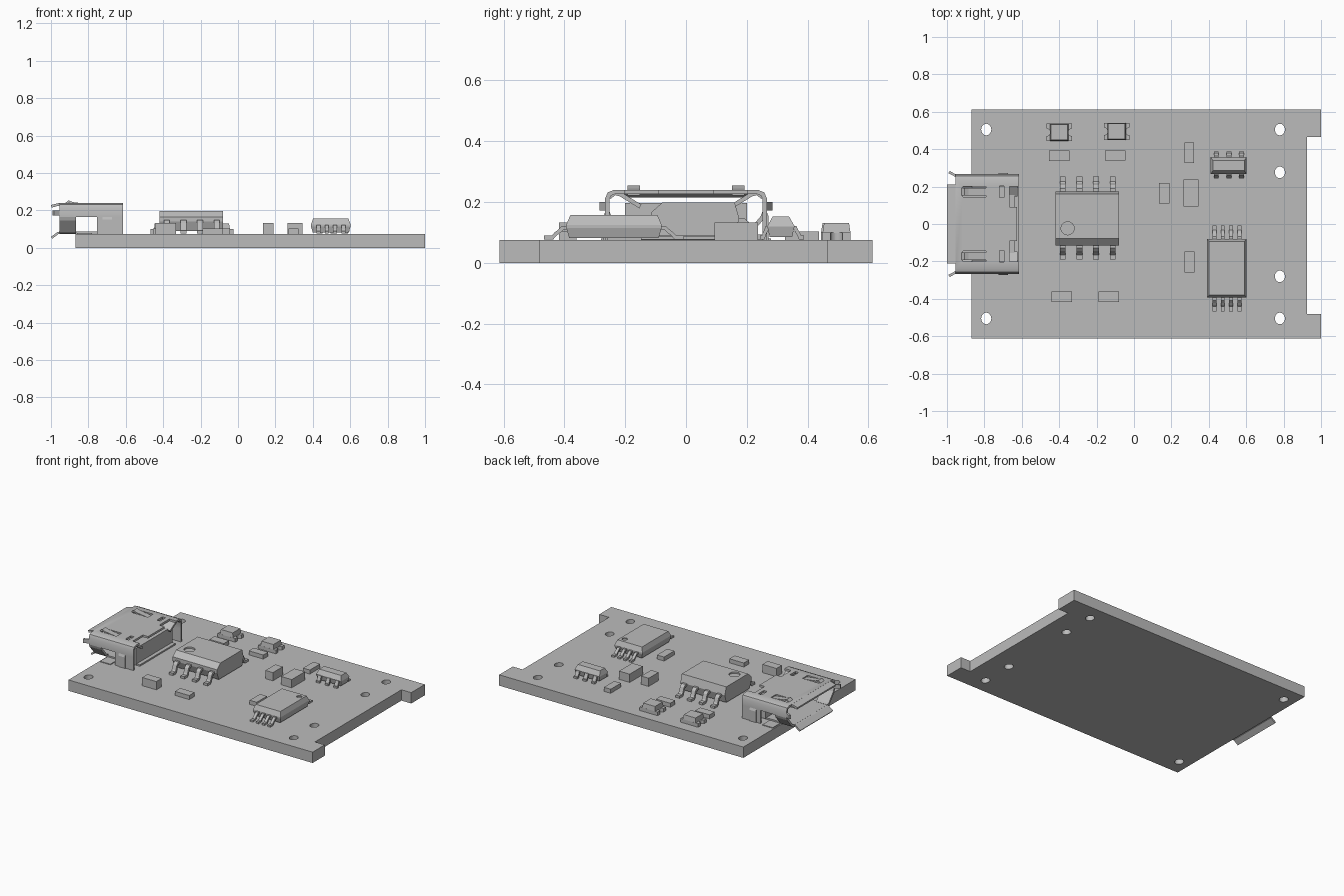
import bpy, bmesh, math
from mathutils import Vector

if "Cube" in bpy.data.objects:
    bpy.data.objects.remove(bpy.data.objects["Cube"])

grey = bpy.data.materials.new("plain grey")
grey.use_nodes = True
COLOUR = (0.5, 0.5, 0.5, 1)
grey.diffuse_color = COLOUR
grey.node_tree.nodes["Principled BSDF"].inputs["Base Color"].default_value = COLOUR
BOARD_TOP = 0.075


def finish(name, bm):
    bmesh.ops.recalc_face_normals(bm, faces=bm.faces)
    mesh = bpy.data.meshes.new(name)
    bm.to_mesh(mesh)
    bm.free()
    mesh.materials.append(grey)
    ob = bpy.data.objects.new(name, mesh)
    bpy.context.collection.objects.link(ob)
    return ob


def prism(name, outline, axis, a, b):
    """Extrude a 2D outline along an axis from a to b."""
    place = {"x": lambda p, t: (t, p[0], p[1]),
             "y": lambda p, t: (p[0], t, p[1]),
             "z": lambda p, t: (p[0], p[1], t)}[axis]
    bm = bmesh.new()
    face = bm.faces.new([bm.verts.new(place(p, a)) for p in outline])
    new = bmesh.ops.extrude_face_region(bm, geom=[face])["geom"]
    shift = Vector(place((0, 0), b - a))
    bmesh.ops.translate(bm, vec=shift, verts=[v for v in new if isinstance(v, bmesh.types.BMVert)])
    return finish(name, bm)


def box(name, x0, x1, y0, y1, z0, z1):
    return prism(name, [(x0, y0), (x1, y0), (x1, y1), (x0, y1)], "z", z0, z1)


def ribbon(name, path, thick, axis, a, b):
    """Bent sheet strip: offset a 2D path to both sides and extrude it."""
    pts = [Vector(p) for p in path]
    left, right = [], []
    for i, p in enumerate(pts):
        d0 = (p - pts[i - 1]).normalized() if i else (pts[1] - p).normalized()
        d1 = (pts[i + 1] - p).normalized() if i < len(pts) - 1 else d0
        n0, n1 = Vector((-d0.y, d0.x)), Vector((-d1.y, d1.x))
        n = (n0 + n1).normalized()
        n *= thick / 2 / max(n.dot(n0), 0.4)
        left.append(p + n)
        right.append(p - n)
    return prism(name, left + right[::-1], axis, a, b)


def disc(name, x, y, r, z0, z1, stretch=1.0, sides=24):
    ring = [(x + r * math.cos(k * math.tau / sides), y + r * stretch * math.sin(k * math.tau / sides))
            for k in range(sides)]
    return prism(name, ring, "z", z0, z1)


def cut(ob, cutters):
    """Subtract the cutters, then remove them."""
    bpy.context.view_layer.objects.active = ob
    for c in cutters:
        mod = ob.modifiers.new("cut", "BOOLEAN")
        mod.operation, mod.object = "DIFFERENCE", c
        bpy.ops.object.modifier_apply(modifier=mod.name)
        bpy.data.objects.remove(c)


def smooth(ob):
    bpy.ops.object.select_all(action="DESELECT")
    ob.select_set(True)
    bpy.context.view_layer.objects.active = ob
    bpy.ops.object.shade_smooth_by_angle(angle=math.radians(35))


def tapered(name, x0, x1, y0, y1, z, insets):
    """Moulded body with one rectangle per height, each set in by (dx, dy)."""
    bm = bmesh.new()
    rings = [[bm.verts.new(p) for p in ((x0 + dx, y0 + dy, h), (x1 - dx, y0 + dy, h),
                                        (x1 - dx, y1 - dy, h), (x0 + dx, y1 - dy, h))]
             for h, (dx, dy) in zip(z, insets)]
    for lo, hi in zip(rings, rings[1:]):
        for k in range(4):
            bm.faces.new((lo[k], lo[k - 1], hi[k - 1], hi[k]))
    bm.faces.new(rings[0])
    bm.faces.new(rings[-1])
    return finish(name, bm)


def legs(name, xs, width, body, tip, z_top, thick):
    """Gull-wing legs on the side whose body edge is at y=body."""
    foot = BOARD_TOP + thick / 2 + 0.002
    run = tip - body
    path = [(body - run * 0.15, z_top), (body + run * 0.2, z_top), (body + run * 0.36, z_top - 0.012),
            (body + run * 0.5, foot + 0.012), (body + run * 0.64, foot), (tip, foot)]
    for k, x in enumerate(xs):
        ribbon(f"{name}_{k + 1}", path, thick, "x", x - width / 2, x + width / 2)


# Circuit board with end notch and drilled holes
board = prism("circuit_board", [(-0.868, -0.613), (1, -0.613), (1, -0.48), (0.925, -0.48),
                                (0.925, 0.464), (1, 0.464), (1, 0.613), (-0.868, 0.613)],
              "z", 0, BOARD_TOP)
holes = [(-0.79, 0.505), (-0.79, -0.505), (0.78, 0.505), (0.78, 0.276), (0.78, -0.28), (0.78, -0.505)]
cut(board, [disc("hole_cutter", x, y, 0.027, -0.1, 0.2, 1.15) for x, y in holes])
smooth(board)

# Large eight-leg chip
large = prism("large_chip_body", [(-0.095, 0.09), (-0.115, 0.14), (-0.115, 0.165), (-0.078, 0.198),
                                  (0.16, 0.198), (0.175, 0.145), (0.16, 0.09)], "x", -0.42, -0.08)
cut(large, [disc("marker_cutter", -0.355, -0.023, 0.035, 0.188, 0.25)])
large_xs = [-0.38 + 0.0885 * k for k in range(4)]
legs("large_chip_front_leg", large_xs, 0.03, -0.11, -0.19, 0.14, 0.016)
legs("large_chip_back_leg", large_xs, 0.03, 0.17, 0.255, 0.14, 0.016)

# Slim eight-leg chip
slim = tapered("slim_chip_body", 0.39, 0.602, -0.394, -0.08, (0.082, 0.115, 0.125, 0.157),
               ((0.01, 0.01), (0, 0), (0, 0), (0.012, 0.014)))
cut(slim, [disc("marker_cutter", 0.56, -0.13, 0.017, 0.15, 0.2)])
slim_xs = [0.43 + 0.0445 * k for k in range(4)]
legs("slim_chip_front_leg", slim_xs, 0.02, -0.39, -0.467, 0.115, 0.012)
legs("slim_chip_back_leg", slim_xs, 0.02, -0.084, -0.007, 0.115, 0.012)

# Small six-leg chip
tapered("small_chip_body", 0.41, 0.602, 0.267, 0.357, (0.085, 0.12, 0.152),
        ((0.008, 0.008), (0, 0), (0.012, 0.018)))
small_xs = [0.44, 0.507, 0.574]
legs("small_chip_front_leg", small_xs, 0.026, 0.272, 0.243, 0.115, 0.012)
legs("small_chip_back_leg", small_xs, 0.026, 0.352, 0.388, 0.115, 0.012)

# Indicator lamps: notched base plate under a raised lens
for n, (x, y) in enumerate([(-0.4, 0.49), (-0.093, 0.495)], 1):
    base = box(f"lamp_{n}_base", x - 0.068, x + 0.068, y - 0.046, y + 0.046, BOARD_TOP - 0.002, 0.1)
    cut(base, [disc("notch_cutter", x + s * 0.068, y, 0.02, 0, 0.2) for s in (-1, 1)])
    tapered(f"lamp_{n}_lens", x - 0.05, x + 0.05, y - 0.046, y + 0.046, (0.098, 0.131),
            ((0, 0), (0.005, 0.005)))

# Flat resistors and taller capacitors: x0, x1, y0, y1
LOW, TALL = 0.103, 0.132
parts = {
    "resistor": (LOW, [(-0.455, -0.345, 0.337, 0.393), (-0.155, -0.045, 0.34, 0.393),
                       (-0.19, -0.08, -0.418, -0.36), (0.27, 0.322, 0.325, 0.437),
                       (0.27, 0.324, -0.258, -0.146)]),
    "capacitor": (TALL, [(-0.44, -0.332, -0.418, -0.36), (0.133, 0.19, 0.11, 0.218),
                         (0.265, 0.346, 0.093, 0.237)]),
}
for kind, (top, places) in parts.items():
    for n, place in enumerate(places, 1):
        box(f"{kind}_{n}", *place, BOARD_TOP - 0.002, top)

# Socket shell: roof and upper sides run the full length
T = 0.014
FRONT, GAP0, GAP1, BACK = -0.955, -0.865, -0.755, -0.614
half = [(0.259, 0.165), (0.259, 0.21), (0.252, 0.226), (0.235, 0.233)]
mirrored = [(-y, z) for y, z in half[::-1]]
shell = ribbon("socket_shell", half + mirrored, T, "x", FRONT, BACK)
slots = []
for s in (-1, 1):
    slots.append(box("slot_cutter", -0.915, -0.79, s * 0.172 - 0.028, s * 0.172 + 0.028, 0.21, 0.3))
    slots.append(box("slot_cutter", -0.72, -0.695, s * 0.172 - 0.03, s * 0.172 + 0.03, 0.21, 0.3))
    slots.append(box("slot_cutter", -0.665, -0.6, s * 0.145 - 0.055, s * 0.145 + 0.055, 0.2, 0.3))
slots.append(box("slot_cutter", -0.625, -0.6, -0.1, 0.1, 0.2, 0.3))
cut(shell, slots)
smooth(shell)

# Sloped lower sides at the mouth, floor and closed rear cheeks
box("socket_floor", FRONT, BACK, -0.195, 0.195, 0.077, 0.087)
for s, side in ((-1, "right"), (1, "left")):
    ribbon(f"socket_{side}_slope", [(s * 0.259, 0.17), (s * 0.252, 0.15), (s * 0.2, 0.088), (s * 0.18, 0.082)],
           T, "x", FRONT, GAP0)
    box(f"socket_{side}_cheek", GAP1, BACK, s * 0.259 - T / 2, s * 0.259 + T / 2, BOARD_TOP, 0.168)
    ribbon(f"socket_{side}_leg", [(s * 0.262, 0.165), (s * 0.268, 0.15), (s * 0.268, BOARD_TOP)],
           0.008, "x", -0.725, -0.675)
    box(f"socket_{side}_solder_tab", -0.86, -0.78, s * 0.24 - 0.04, s * 0.24 + 0.04, 0.074, 0.08)
    # Springs rising out of the roof slots
    ribbon(f"socket_{side}_roof_spring", [(-0.92, 0.236), (-0.905, 0.248), (-0.885, 0.24), (-0.78, 0.226)],
           0.01, "y", s * 0.172 - 0.02, s * 0.172 + 0.02)
    # Folded rear strips
    ribbon(f"socket_{side}_rear_fold", [(s * 0.252, 0.215), (s * 0.235, 0.23), (s * 0.215, 0.225),
                                        (s * 0.15, 0.185)], T, "x", -0.69, -0.622)
    # Flared lip on the side of the mouth
    prism(f"socket_{side}_lip", [(FRONT, s * 0.252), (FRONT, s * 0.266), (-0.985, s * 0.284),
                                 (-0.992, s * 0.272)], "z", 0.172, 0.2)
ribbon("socket_top_lip", [(FRONT + 0.005, 0.233), (-0.965, 0.231), (-0.998, 0.222)], T, "y", -0.21, 0.21)
ribbon("socket_bottom_lip", [(FRONT + 0.01, 0.082), (-0.963, 0.079), (-0.996, 0.054)], 0.012, "y", -0.18, 0.18)

# Insulating block and contact tongue inside the socket
box("socket_housing", -0.75, -0.64, -0.2, 0.2, 0.08, 0.196)
box("socket_tongue", -0.935, -0.74, -0.13, 0.13, 0.172, 0.192)
